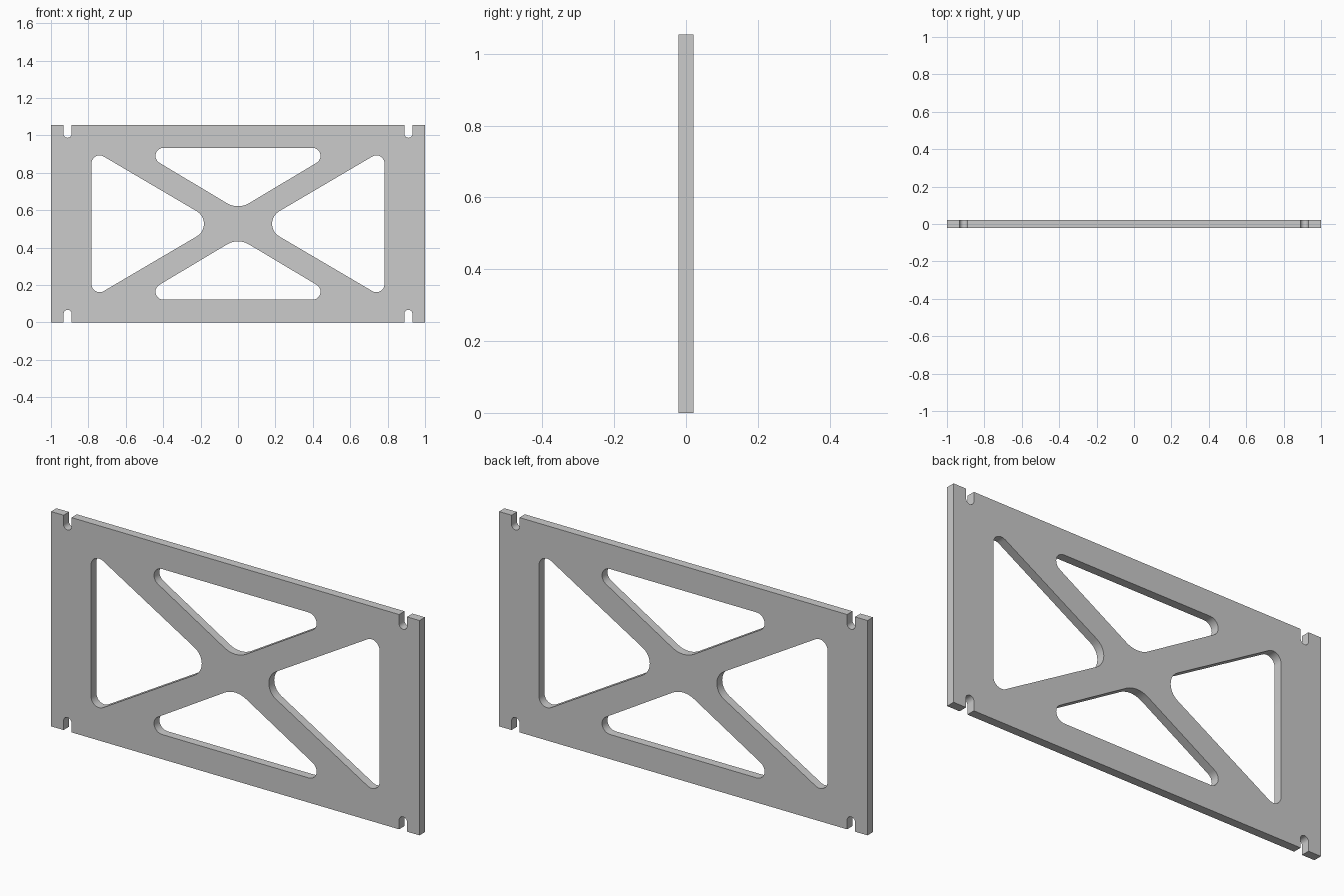
import bpy, bmesh
from math import pi, cos, sin, tan, radians
from mathutils import Vector

if "Cube" in bpy.data.objects:
    bpy.data.objects.remove(bpy.data.objects["Cube"])

H = 1.054          # plate height
T = 0.042          # plate thickness
MID = H / 2


def rounded(corners, steps=10):
    """Polygon of (x, z, radius) corners with tangent arcs at each corner."""
    out = []
    n = len(corners)
    for i, (x, z, r) in enumerate(corners):
        p = Vector((x, z))
        a = (Vector(corners[i - 1][:2]) - p).normalized()
        b = (Vector(corners[(i + 1) % n][:2]) - p).normalized()
        half = a.angle(b) / 2
        centre = p + (a + b).normalized() * (r / sin(half))
        start = p + a * (r / tan(half)) - centre
        end = p + b * (r / tan(half)) - centre
        sweep = start.angle_signed(end)      # clockwise positive
        for k in range(steps + 1):
            t = -sweep * k / steps
            out.append(centre + Vector((start.x * cos(t) - start.y * sin(t),
                                        start.x * sin(t) + start.y * cos(t))))
    return out


def slot(cx, r=0.0215, depth=0.067, steps=12):
    """Round-ended notch in the bottom edge, left to right."""
    arc = [Vector((cx - r * cos(pi * k / steps), depth - r + r * sin(pi * k / steps)))
           for k in range(steps + 1)]
    return [Vector((cx - r, 0))] + arc + [Vector((cx + r, 0))]


# Outline: bottom half edge, then the same turned 180 degrees for the top
bottom = [Vector((-1, 0))] + slot(-0.911) + slot(0.911) + [Vector((1, 0))]
outline = bottom + [Vector((-p.x, H - p.y)) for p in bottom]

# Triangular windows between the crossing braces
side = rounded([(-0.783, 0.925, 0.043), (-0.783, H - 0.925, 0.043), (-0.106, MID, 0.078)])
top = rounded([(-0.554, 0.933, 0.043), (0, 0.602, 0.115), (0.554, 0.933, 0.043)])
turn = lambda pts: [Vector((-p.x, H - p.y)) for p in pts]

# Filled and extruded profile
curve = bpy.data.curves.new("braced_plate", 'CURVE')
curve.dimensions = '2D'
curve.fill_mode = 'BOTH'
curve.extrude = T / 2
for loop in (outline, side, turn(side), top, turn(top)):
    s = curve.splines.new('POLY')
    s.points.add(len(loop) - 1)
    for pt, p in zip(s.points, loop):
        pt.co = (p.x, p.y, 0, 1)
    s.use_cyclic_u = True
plate = bpy.data.objects.new("braced_plate", curve)
bpy.context.collection.objects.link(plate)
plate.rotation_euler.x = pi / 2
bpy.context.view_layer.objects.active = plate
plate.select_set(True)
bpy.ops.object.convert(target='MESH')
plate = bpy.context.object
bpy.ops.object.transform_apply(location=False, rotation=True, scale=False)

# Weld caps to walls and clean up
bm = bmesh.new()
bm.from_mesh(plate.data)
bmesh.ops.remove_doubles(bm, verts=bm.verts, dist=0.0001)
bmesh.ops.recalc_face_normals(bm, faces=bm.faces)
bm.to_mesh(plate.data)
bm.free()
bpy.ops.object.shade_smooth_by_angle(angle=radians(30))
